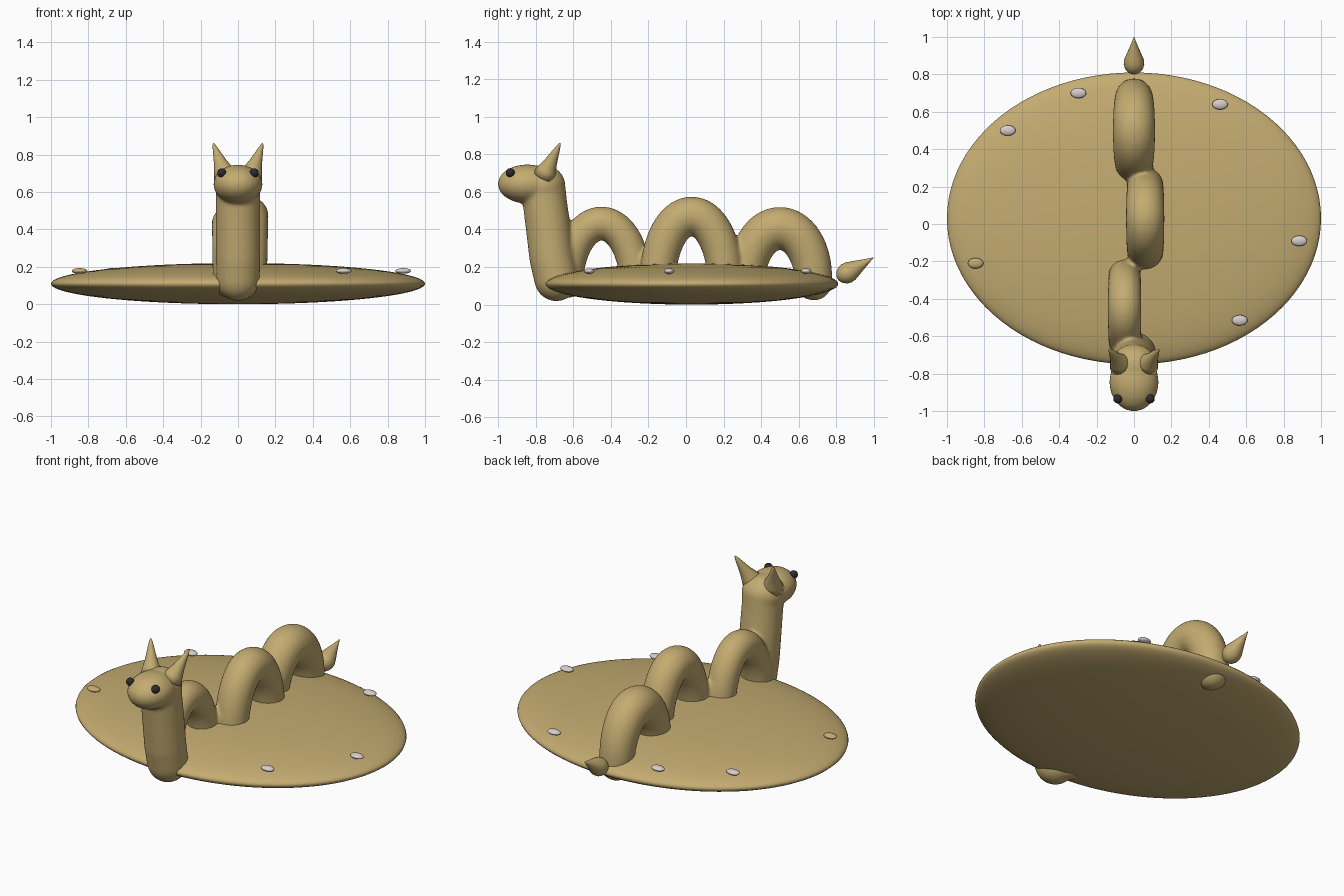
import bpy, bmesh, math
from mathutils import Vector, Matrix

if "Cube" in bpy.data.objects:
    bpy.data.objects.remove(bpy.data.objects["Cube"])


def material(name, rgb):
    m = bpy.data.materials.new(name)
    m.diffuse_color = (*rgb, 1)
    m.use_nodes = True
    m.node_tree.nodes["Principled BSDF"].inputs["Base Color"].default_value = m.diffuse_color
    return m


GOLD = material("gold", (0.55, 0.41, 0.165))
PALE = material("pale_stone", (0.68, 0.61, 0.60))
DARK = material("dark_eye", (0.03, 0.024, 0.027))


def finish(bm, name, mat):
    bmesh.ops.recalc_face_normals(bm, faces=bm.faces)
    for f in bm.faces:
        f.smooth = True
    me = bpy.data.meshes.new(name)
    bm.to_mesh(me)
    bm.free()
    me.materials.append(mat)
    ob = bpy.data.objects.new(name, me)
    bpy.context.collection.objects.link(ob)
    return ob


def ball(bm, loc, size, u=32, v=20):
    mat = Matrix.Translation(loc) @ Matrix.Diagonal((*size, 1))
    bmesh.ops.create_uvsphere(bm, u_segments=u, v_segments=v, radius=1, matrix=mat)


def tube(bm, points, radii, n=28):
    """Closed tube of round sections along points."""
    pts = [Vector(p) for p in points]
    rings = []
    for i, p in enumerate(pts):
        t = (pts[min(i + 1, len(pts) - 1)] - pts[max(i - 1, 0)]).normalized()
        side = (Vector((1, 0, 0)) - t * t.x).normalized()
        up = t.cross(side)
        rings.append([bm.verts.new(p + radii[i] * (side * math.cos(a) + up * math.sin(a)))
                      for a in (2 * math.pi * k / n for k in range(n))])
    for a, b in zip(rings, rings[1:]):
        for k in range(n):
            bm.faces.new((a[k], a[(k + 1) % n], b[(k + 1) % n], b[k]))
    bm.faces.new(rings[0])
    bm.faces.new(rings[-1])


def arch(bm, x, y, half, top, r_leg, r_top, base=0.12):
    ts = [math.pi * k / 32 for k in range(33)]
    pts = [(x, y - half * math.cos(t), base + (top - base) * math.sin(t)) for t in ts]
    tube(bm, pts, [r_leg + (r_top - r_leg) * math.sin(t) for t in ts])
    for p in (pts[0], pts[-1]):
        ball(bm, p, (r_leg,) * 3)


# oval dish
bm = bmesh.new()
ball(bm, (0, 0.03, 0.11), (1.0, 0.78, 0.11), 96, 40)
finish(bm, "oval_base", GOLD)

# neck, head and three humps, fused into one soft body
bm = bmesh.new()
tube(bm, [(0, -0.69, 0.13), (0, -0.715, 0.25), (0, -0.735, 0.42), (0, -0.752, 0.55), (0, -0.76, 0.63)],
     [0.117, 0.119, 0.119, 0.118, 0.118])
ball(bm, (0, -0.69, 0.135), (0.117, 0.117, 0.117))
ball(bm, (0, -0.76, 0.635), (0.125, 0.118, 0.108))
ball(bm, (0, -0.845, 0.642), (0.132, 0.157, 0.104))
arch(bm, -0.05, -0.45, 0.18, 0.432, 0.085, 0.09)
arch(bm, 0.06, 0.03, 0.18, 0.472, 0.095, 0.103)
arch(bm, 0.0, 0.5, 0.18, 0.407, 0.098, 0.113)
body = finish(bm, "serpent_body", GOLD)
rm = body.modifiers.new("fuse", 'REMESH')
rm.mode = 'VOXEL'
rm.voxel_size = 0.011
rm.use_smooth_shade = True
sm = body.modifiers.new("soften", 'SMOOTH')
sm.factor = 0.5
sm.iterations = 8

# horns and eyes, left and right
for s, side in ((-1, "left"), (1, "right")):
    bm = bmesh.new()
    a, b = Vector((s * 0.068, -0.755, 0.685)), Vector((s * 0.132, -0.67, 0.86))
    fr = [0, 0.2, 0.4, 0.6, 0.8, 0.95, 1]
    tube(bm, [a.lerp(b, f) for f in fr], [0.064, 0.05, 0.036, 0.026, 0.016, 0.008, 0.002], 20)
    finish(bm, side + "_horn", GOLD)
    bm = bmesh.new()
    ball(bm, (s * 0.087, -0.935, 0.702), (0.024, 0.024, 0.024), 20, 14)
    finish(bm, side + "_eye", DARK)

# teardrop tail tip
bm = bmesh.new()
a, b = Vector((0, 0.806, 0.138)), Vector((0, 0.998, 0.25))
fr = [0, 0.02, 0.07, 0.15, 0.25, 0.36, 0.5, 0.7, 0.9, 1]
tube(bm, [a.lerp(b, f) for f in fr],
     [0.006, 0.02, 0.036, 0.049, 0.055, 0.053, 0.042, 0.025, 0.009, 0.002], 24)
finish(bm, "tail_tip", GOLD)

# small pebbles on the rim
for i, (x, y) in enumerate([(-0.675, 0.5), (-0.297, 0.7), (0.46, 0.64),
                            (0.883, -0.09), (0.565, -0.515), (-0.847, -0.21)]):
    bm = bmesh.new()
    ball(bm, (x, y, 0.178), (0.042, 0.028, 0.015), 24, 14)
    finish(bm, "pebble_%d" % (i + 1), GOLD if i == 5 else PALE)
